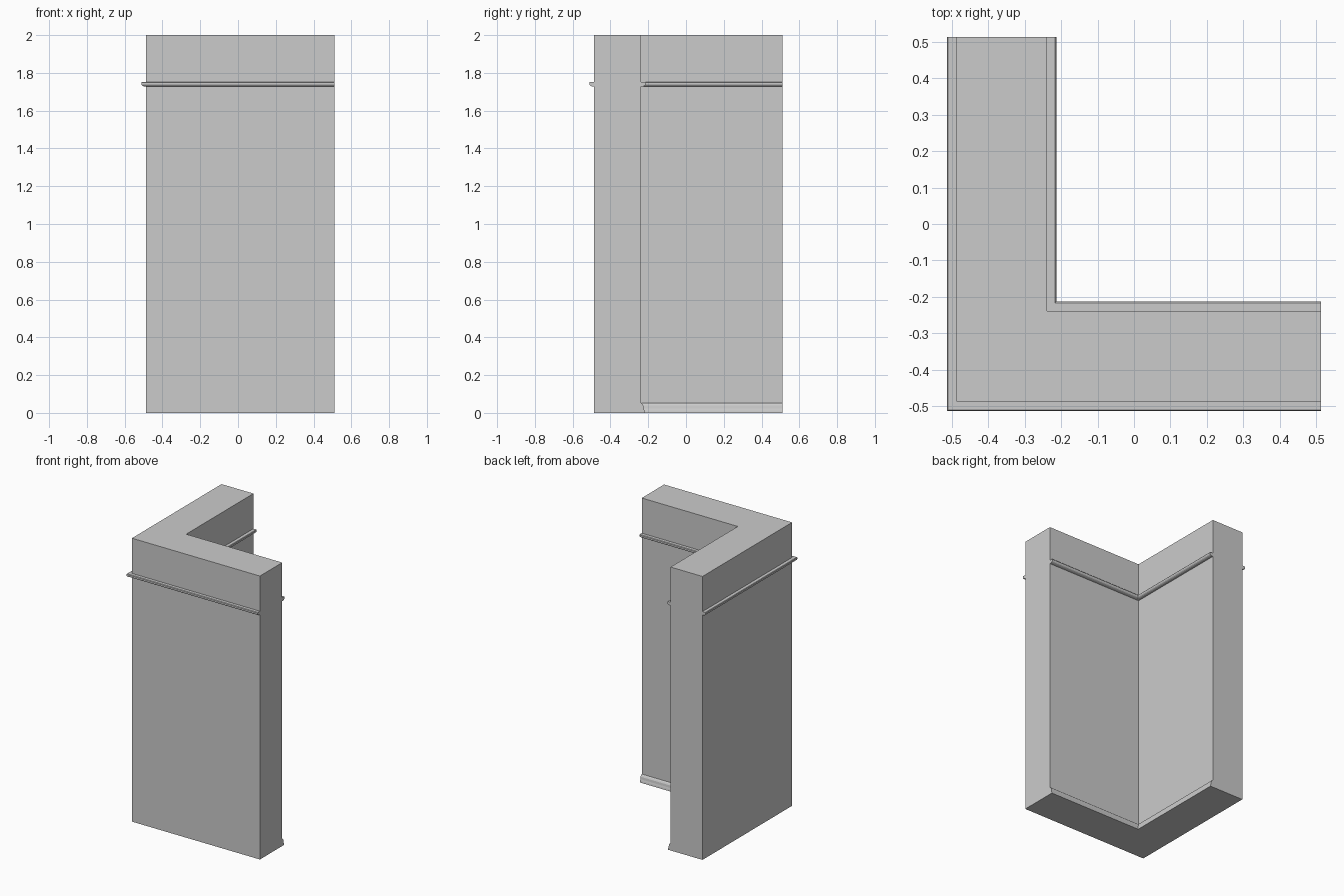
import bpy, bmesh

if "Cube" in bpy.data.objects:
    bpy.data.objects.remove(bpy.data.objects["Cube"])

END = 0.512       # open ends of both wall arms
OUTER = -0.487    # outer wall faces
INNER = -0.238    # inner wall faces


def make_object(name, bm):
    bmesh.ops.recalc_face_normals(bm, faces=bm.faces)
    mesh = bpy.data.meshes.new(name)
    bm.to_mesh(mesh)
    bm.free()
    obj = bpy.data.objects.new(name, mesh)
    bpy.context.collection.objects.link(obj)
    return obj


def mitred_trim(name, profile, face, sign):
    """Sweep a (depth, height) profile round the wall corner."""
    bm = bmesh.new()
    rows = []
    for d, z in profile:
        c = face + sign * d
        rows.append([bm.verts.new(p) for p in ((c, END, z), (c, c, z), (END, c, z))])
    for i, a in enumerate(rows):
        b = rows[(i + 1) % len(rows)]
        for k in range(2):
            bm.faces.new((a[k], a[k + 1], b[k + 1], b[k]))
    for k in (0, 2):
        bm.faces.new([r[k] for r in rows])
    return make_object(name, bm)


# L-shaped wall
bm = bmesh.new()
outline = [(OUTER, OUTER), (END, OUTER), (END, INNER),
           (INNER, INNER), (INNER, END), (OUTER, END)]
base = bm.faces.new([bm.verts.new((x, y, 0)) for x, y in outline])
top = bmesh.ops.extrude_face_region(bm, geom=[base])["geom"]
bmesh.ops.translate(bm, vec=(0, 0, 2),
                    verts=[v for v in top if isinstance(v, bmesh.types.BMVert)])
make_object("corner_wall", bm)

# Picture rails on both sides
rail = [(0, 1.752), (0.022, 1.752), (0.025, 1.748), (0.025, 1.739),
        (0.021, 1.733), (0.013, 1.729), (0, 1.727)]
mitred_trim("outer_picture_rail", rail, OUTER, -1)
mitred_trim("inner_picture_rail", rail, INNER, 1)

# Skirting board along the inner side
skirting = [(0, 0), (0.02, 0), (0.018, 0.012), (0.015, 0.022),
            (0.013, 0.038), (0.008, 0.047), (0, 0.052)]
mitred_trim("inner_skirting", skirting, INNER, 1)
